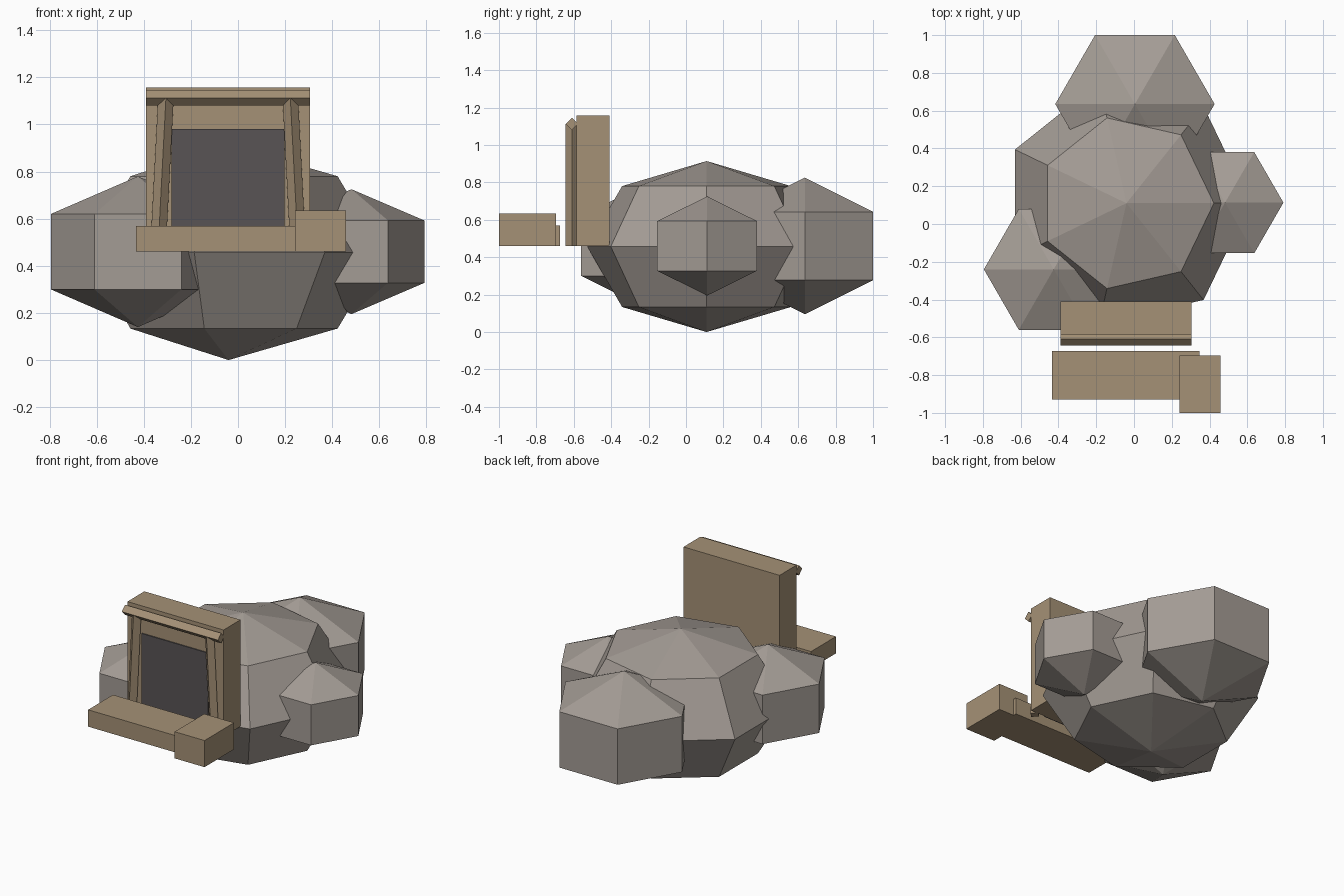
import bpy, bmesh, math
from mathutils import Vector

if "Cube" in bpy.data.objects:
    bpy.data.objects.remove(bpy.data.objects["Cube"])


def srgb(r, g, b):
    lin = [(c / 255 / 12.92) if c < 10 else ((c / 255 + 0.055) / 1.055) ** 2.4 for c in (r, g, b)]
    return (*lin, 1)


def material(name, rgb):
    m = bpy.data.materials.new(name)
    m.diffuse_color = srgb(*rgb)
    m.use_nodes = True
    m.node_tree.nodes["Principled BSDF"].inputs["Base Color"].default_value = m.diffuse_color
    return m


STONE = material("warm_grey_stone", (164, 156, 149))
WOOD = material("tan_wood", (165, 145, 118))
DARK = material("dark_opening", (88, 84, 85))


def finish(name, bm, mat):
    bmesh.ops.recalc_face_normals(bm, faces=bm.faces)
    me = bpy.data.meshes.new(name)
    bm.to_mesh(me)
    bm.free()
    me.materials.append(mat)
    ob = bpy.data.objects.new(name, me)
    bpy.context.collection.objects.link(ob)
    return ob


def boulder(name, centre, r, rz, segs, rings):
    """Low-poly ball with a corner on +x, scaled in height."""
    bm = bmesh.new()
    c = Vector(centre)
    top = bm.verts.new(c + Vector((0, 0, rz)))
    bottom = bm.verts.new(c - Vector((0, 0, rz)))
    rows = []
    for i in range(1, rings):
        t = math.pi * i / rings
        rows.append([bm.verts.new(c + Vector((r * math.sin(t) * math.cos(math.tau * k / segs),
                                              r * math.sin(t) * math.sin(math.tau * k / segs),
                                              rz * math.cos(t)))) for k in range(segs)])
    for k in range(segs):
        n = (k + 1) % segs
        bm.faces.new((top, rows[0][k], rows[0][n]))
        bm.faces.new((bottom, rows[-1][n], rows[-1][k]))
        for a, b in zip(rows, rows[1:]):
            bm.faces.new((a[k], b[k], b[n], a[n]))
    return finish(name, bm, STONE)


def box(name, lo, hi, mat):
    bm = bmesh.new()
    bmesh.ops.create_cube(bm, size=1)
    for v in bm.verts:
        v.co = [(l + h) / 2 + c * (h - l) for l, h, c in zip(lo, hi, v.co)]
    return finish(name, bm, mat)


def beam(name, a, b, side, r=0.033):
    """Four-sided beam with its corners pointing along side and y."""
    bm = bmesh.new()
    s, y = Vector(side) * r, Vector((0, r, 0))
    ends = [[bm.verts.new(Vector(p) + o) for o in (s, y, -s, -y)] for p in (a, b)]
    for e in ends:
        bm.faces.new(e)
    for k in range(4):
        n = (k + 1) % 4
        bm.faces.new((ends[0][k], ends[0][n], ends[1][n], ends[1][k]))
    return finish(name, bm, WOOD)


# Boulders
boulder("main_boulder", (-0.04, 0.11, 0.457), 0.655, 0.457, 7, 4)
boulder("back_boulder", (0.005, 0.635, 0.46), 0.487, 0.365, 6, 3)
boulder("right_boulder", (0.482, 0.113, 0.46), 0.357, 0.265, 6, 3)
boulder("left_boulder", (-0.425, -0.24, 0.46), 0.427, 0.32, 6, 3)

# Doorway block with its dark opening
box("doorway_block", (-0.39, -0.585, 0.46), (0.305, -0.41, 1.157), WOOD)
box("dark_doorway", (-0.283, -0.592, 0.46), (0.198, -0.584, 0.98), DARK)

# Leaning posts and lintel
beam("left_post", (-0.34, -0.61, 0.46), (-0.306, -0.61, 1.113), (1, 0, 0))
beam("right_post", (0.256, -0.61, 0.46), (0.222, -0.61, 1.113), (1, 0, 0))
beam("lintel", (-0.39, -0.61, 1.113), (0.305, -0.61, 1.113), (0, 0, 1))

# Front step and crate
box("front_step", (-0.433, -0.93, 0.46), (0.348, -0.673, 0.57), WOOD)
box("crate", (0.242, -1.0, 0.46), (0.458, -0.695, 0.634), WOOD)
